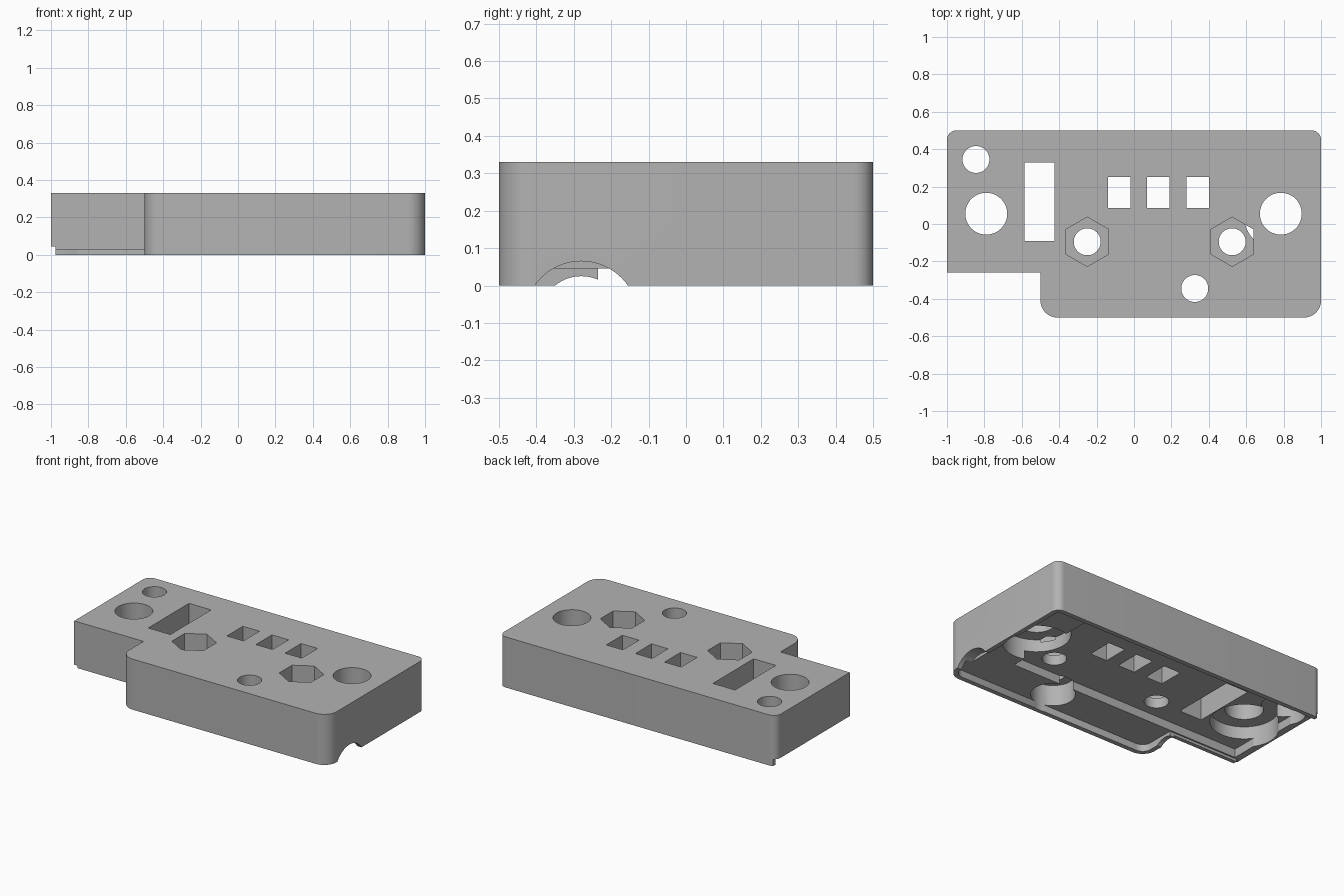
import bpy, bmesh, math
from mathutils import Matrix

cube = bpy.data.objects.get("Cube")
if cube:
    bpy.data.objects.remove(cube, do_unlink=True)

grey = bpy.data.materials.new("light grey plastic")
grey.use_nodes = True
color = (0.45, 0.45, 0.45, 1)
grey.diffuse_color = color
grey.node_tree.nodes["Principled BSDF"].inputs["Base Color"].default_value = color


def prism(name, points, z0, z1, matrix=None):
    """Extrude a flat outline between two heights."""
    bm = bmesh.new()
    face = bm.faces.new([bm.verts.new((x, y, z0)) for x, y in points])
    top = bmesh.ops.extrude_face_region(bm, geom=[face])["geom"]
    verts = [v for v in top if isinstance(v, bmesh.types.BMVert)]
    bmesh.ops.translate(bm, verts=verts, vec=(0, 0, z1 - z0))
    bmesh.ops.recalc_face_normals(bm, faces=bm.faces)
    if matrix:
        bm.transform(matrix)
    mesh = bpy.data.meshes.new(name)
    bm.to_mesh(mesh)
    bm.free()
    mesh.materials.append(grey)
    obj = bpy.data.objects.new(name, mesh)
    bpy.context.collection.objects.link(obj)
    return obj


def circle(x, y, r, n=48, turn=0.0):
    return [(x + r * math.cos(turn + math.tau * i / n),
             y + r * math.sin(turn + math.tau * i / n)) for i in range(n)]


def rect(x0, x1, y0, y1):
    return [(x0, y0), (x1, y0), (x1, y1), (x0, y1)]


def rounded(corners, n=10):
    """Right-angled outline whose corners (x, y, radius, inward x, inward y) are rounded."""
    pts = []
    for x, y, r, sx, sy, flip in corners:
        if r == 0:
            pts.append((x, y))
            continue
        arc = [(x + sx * r * (1 - math.cos(a)), y + sy * r * (1 - math.sin(a)))
               for a in (math.pi / 2 * i / n for i in range(n + 1))]
        pts += arc[::-1] if flip else arc
    return pts


# Main block with a stepped front corner
outline = rounded([
    (-1, -0.26, 0, 1, 1, False), (-0.5, -0.26, 0, 1, 1, False),
    (-0.5, -0.5, 0.09, 1, 1, False), (1, -0.5, 0.09, -1, 1, True),
    (1, 0.5, 0.05, -1, -1, False), (-1, 0.5, 0.05, 1, -1, True)])
body = prism("cover_body", outline, 0, 0.33)


def cut(points, z0, z1, matrix=None):
    cutter = prism("cutter", points, z0, z1, matrix)
    cutter.hide_render = True
    mod = body.modifiers.new("cut", "BOOLEAN")
    mod.operation = "DIFFERENCE"
    mod.solver = "EXACT"
    mod.object = cutter
    bpy.ops.object.select_all(action="DESELECT")
    bpy.context.view_layer.objects.active = body
    body.select_set(True)
    bpy.ops.object.modifier_apply(modifier=mod.name)
    bpy.data.objects.remove(cutter, do_unlink=True)


# Shallow underside recess, leaving a thin rim
cut(rounded([
    (-1.1, -0.235, 0, 1, 1, False), (-0.47, -0.235, 0, 1, 1, False),
    (-0.47, -0.47, 0.06, 1, 1, False), (0.97, -0.47, 0.06, -1, 1, True),
    (0.97, 0.47, 0.02, -1, -1, False), (-1.1, 0.47, 0, 1, -1, False)]), -0.1, 0.045)

# Deeper underside pocket, open end strip and lowered front wall
cut(rect(-0.955, 0.72, -0.225, 0.45), -0.1, 0.1)
cut(rect(-1.1, -0.975, -0.4, 0.6), -0.1, 0.044)
cut(rect(-1.1, -0.5, -0.3, -0.2), -0.1, 0.028)

# Cable arches through the end walls
sideways = Matrix(((0, 0, 1, 0), (1, 0, 0, 0), (0, 1, 0, 0), (0, 0, 0, 1)))
cut(circle(-0.28, -0.087, 0.152, 64), 0.93, 1.1, sideways)
cut(circle(-0.28, -0.085, 0.11, 64), -0.6, -0.4, sideways)

# Round through holes with wide counterbores underneath
for x, y, r, bore in ((-0.79, 0.055, 0.112, 0.2), (0.785, 0.055, 0.112, 0.2),
                      (-0.845, 0.345, 0.072, 0.13), (0.325, -0.345, 0.072, 0.13)):
    cut(circle(x, y, r), -0.1, 0.5)
    cut(circle(x, y, bore), -0.1, 0.18)

# Hexagonal nut pockets with bolt holes
for x in (-0.25, 0.525):
    cut(circle(x, -0.095, 0.072), -0.1, 0.5)
    cut(circle(x, -0.095, 0.132, 6, math.pi / 2), 0.165, 0.5)

# Rectangular windows
cut(rect(-0.585, -0.425, -0.09, 0.33), -0.1, 0.5)
for x in (-0.08, 0.13, 0.34):
    cut(rect(x - 0.06, x + 0.06, 0.085, 0.25), -0.1, 0.5)

bpy.ops.object.select_all(action="DESELECT")
body.select_set(True)
bpy.context.view_layer.objects.active = body
bpy.ops.object.shade_smooth_by_angle(angle=math.radians(30))
